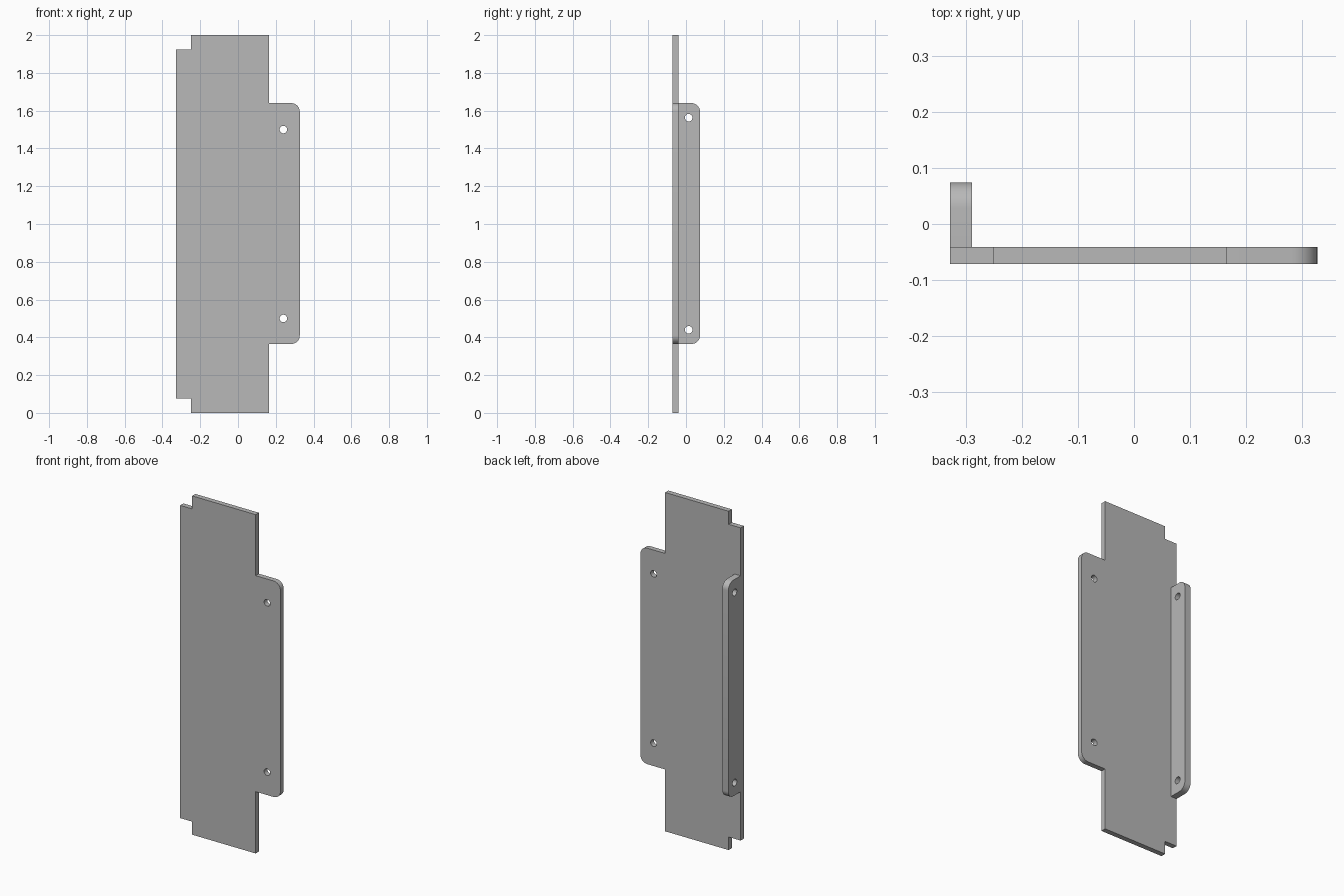
import bpy, bmesh, math
from mathutils import Matrix, Vector

cube = bpy.data.objects.get("Cube")
if cube:
    bpy.data.objects.remove(cube, do_unlink=True)

# Single plain grey metal
grey = bpy.data.materials.new("grey metal")
grey.use_nodes = True
GREY = (0.48, 0.48, 0.48, 1)
grey.diffuse_color = GREY
grey.node_tree.nodes["Principled BSDF"].inputs["Base Color"].default_value = GREY


def arc(u, v, radius, start, sweep, steps):
    return [(u + radius * math.cos(start + sweep * i / steps),
             v + radius * math.sin(start + sweep * i / steps)) for i in range(steps + 1)]


def sheet(name, outline, holes, hole_radius, thickness, matrix):
    """Flat sheet with round holes: fill the loops, then thicken along local z."""
    bm = bmesh.new()
    loops = [outline] + [arc(u, v, hole_radius, 0, math.tau, 24)[:-1] for u, v in holes]
    edges = []
    for loop in loops:
        verts = [bm.verts.new((u, v, 0)) for u, v in loop]
        edges += [bm.edges.new((a, b)) for a, b in zip(verts, verts[1:] + verts[:1])]
    bmesh.ops.triangle_fill(bm, edges=edges, use_beauty=True, normal=Vector((0, 0, 1)))
    grown = bmesh.ops.extrude_face_region(bm, geom=bm.faces[:], use_keep_orig=True)
    moved = [g for g in grown["geom"] if isinstance(g, bmesh.types.BMVert)]
    bmesh.ops.translate(bm, verts=moved, vec=(0, 0, thickness))
    bmesh.ops.recalc_face_normals(bm, faces=bm.faces[:])
    bm.transform(matrix)
    mesh = bpy.data.meshes.new(name)
    bm.to_mesh(mesh)
    bm.free()
    mesh.materials.append(grey)
    obj = bpy.data.objects.new(name, mesh)
    bpy.context.collection.objects.link(obj)
    bpy.ops.object.select_all(action="DESELECT")
    obj.select_set(True)
    bpy.context.view_layer.objects.active = obj
    bpy.ops.object.shade_smooth_by_angle(angle=math.radians(30))
    return obj


LEFT, RIGHT = 0.327, -0.328
FRONT, INNER, BACK = -0.071, -0.041, 0.074
LOW, HIGH = 0.365, 1.64
R = 0.045
QUARTER = math.pi / 2

# Main plate: notched corners on one edge, rounded tab on the other
plate_outline = [(-0.25, 0), (0.165, 0), (0.165, LOW)]
plate_outline += arc(LEFT - R, LOW + R, R, -QUARTER, QUARTER, 8)
plate_outline += arc(LEFT - R, HIGH - R, R, 0, QUARTER, 8)
plate_outline += [(0.165, HIGH), (0.165, 2), (-0.25, 2), (-0.25, 1.923),
                  (RIGHT, 1.923), (RIGHT, 0.077), (-0.25, 0.077)]
# Local axes u, v, thickness become x, z, y
to_front = Matrix(((1, 0, 0, 0), (0, 0, 1, FRONT), (0, 1, 0, 0), (0, 0, 0, 1)))
sheet("main_plate", plate_outline, [(0.24, 0.5), (0.24, 1.5)], 0.02,
      INNER - FRONT, to_front)

# Side flange standing back from the plate edge, rounded at its free corners
flange_outline = [(INNER, LOW)]
flange_outline += arc(BACK - R, LOW + R, R, -QUARTER, QUARTER, 8)
flange_outline += arc(BACK - R, HIGH - R, R, 0, QUARTER, 8)
flange_outline += [(INNER, HIGH)]
# Local axes u, v, thickness become y, z, x
to_side = Matrix(((0, 0, 1, RIGHT), (1, 0, 0, 0), (0, 1, 0, 0), (0, 0, 0, 1)))
sheet("side_flange", flange_outline, [(0.014, 0.44), (0.014, 1.563)], 0.02,
      0.039, to_side)
